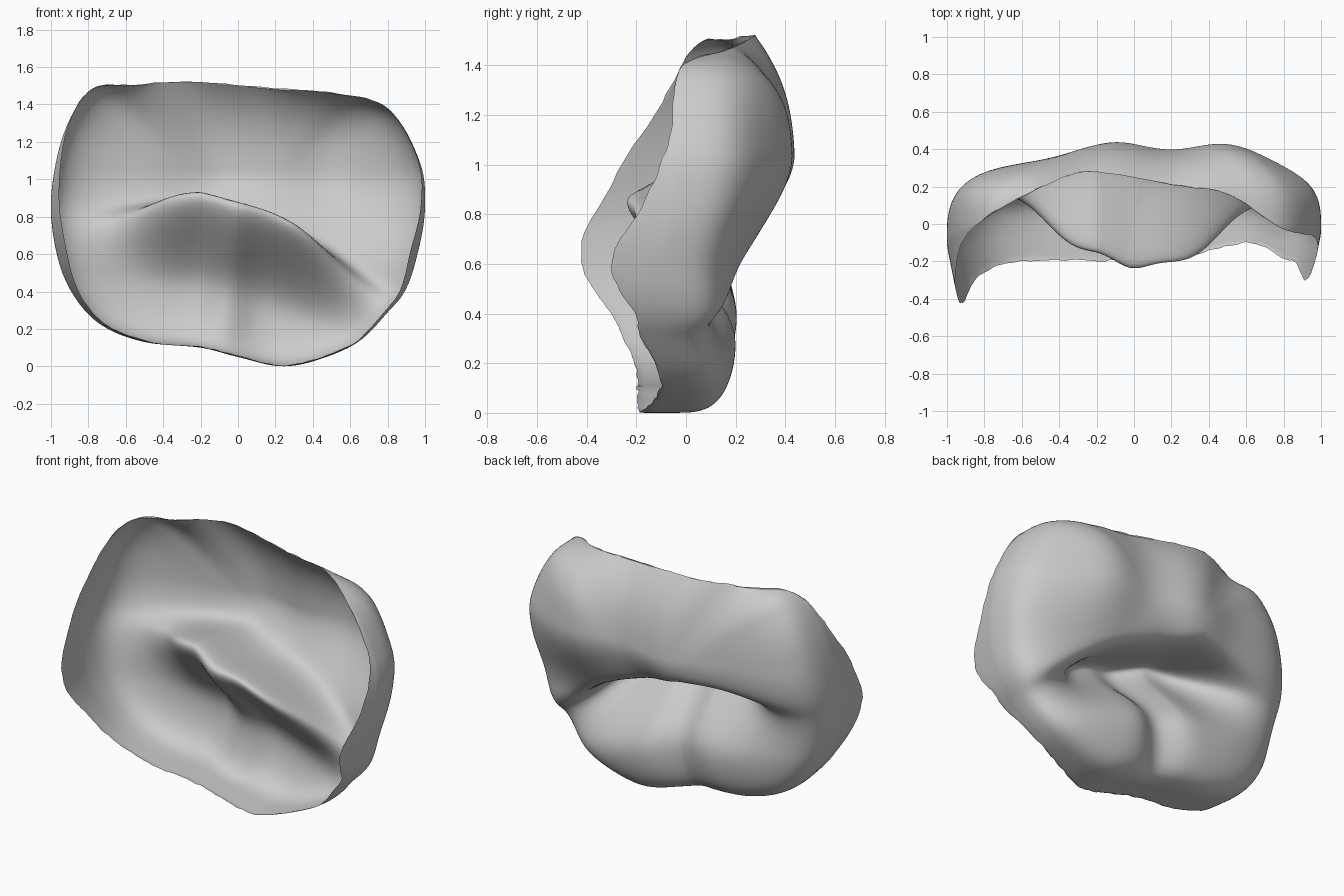
import bpy, math, random
from mathutils import Vector

random.seed(4)
cube = bpy.data.objects.get("Cube")
if cube:
    bpy.data.objects.remove(cube, do_unlink=True)

# Outline of the shell: (x, z, y of the open rim)
OUTLINE = [Vector(p) for p in (
    (1, .85, -.17), (.97, 1.1, -.07), (.8, 1.38, -.03), (.5, 1.46, .16),
    (.2, 1.48, .21), (-.25, 1.52, .28), (-.55, 1.5, .17), (-.78, 1.48, .04),
    (-.93, 1.25, -.1), (-1, .9, -.32), (-.97, .6, -.42), (-.88, .38, -.3),
    (-.73, .22, -.22), (-.5, .13, -.2), (-.2, .1, -.2), (0, .05, -.2),
    (.25, 0, -.19), (.5, .06, -.12), (.7, .17, -.1), (.88, .38, -.2), (.96, .6, -.31))]
CENTRE_Z = .75
RINGS, WALL, PER_SPAN = 84, 8, 10


def smooth(a, b, v):
    v = min(1, max(0, (v - a) / (b - a)))
    return v * v * (3 - 2 * v)


def bump(v, centre, width):
    return math.exp(-((v - centre) / width) ** 2)


def spline(points):
    """Closed smooth curve through the points."""
    out, n = [], len(points)
    for i in range(n):
        a, b, c, d = (points[(i + k) % n] for k in (-1, 0, 1, 2))
        for j in range(PER_SPAN):
            t = j / PER_SPAN
            out.append(b + .5 * t * (c - a + t * (2 * a - 5 * b + 4 * c - d
                                                  + t * (3 * (b - c) + d - a))))
    return out


def back_depth(x, z):
    """Lobed back: three lobes above, two below."""
    upper = .34 + .1 * bump(x, -.1, .28) + .1 * bump(x, .5, .28)
    lower = .22 - .08 * bump(x, -.1 + .12 * z, .13)
    return lower + (upper - lower) * smooth(.5, 1.05, z)


def fold(x, y, z):
    """Push the middle crease forward and curl its tip upward."""
    amount = 1 / (1 + abs(x / .5) ** 5)
    tip = .87 - .27 * x - .25 * max(0, x) ** 2 - .25 * max(0, -x - .2)
    d = z - (tip - .2)
    g = amount * bump(d, 0, .16 if d < 0 else .09)
    return x, y - .44 * g, z + .2 * g


def shell_point(edge, ring):
    px, pz, rim = edge
    equator = rim if rim > 0 else .3 * rim
    t = min(1, ring / RINGS)
    if t < 1:
        t = math.sin(t * math.pi / 2)      # rows gather toward the turned edge
    x, z = px * t, CENTRE_Z + (pz - CENTRE_Z) * t
    power = 1 + 2.5 * smooth(.25, -.1, rim)
    y = equator + (back_depth(x, z) - equator) * max(0, 1 - t ** 4) ** (1 / power)
    k = max(0, ring - RINGS) / WALL
    y += (rim - equator) * k
    x *= 1 - .2 * k * (equator - rim)
    if ring == RINGS + WALL:               # ragged rim
        y += random.uniform(-.01, .01)
        z += random.uniform(0, .012)
    return fold(x, y, z)


# Folded sheet: rings from the middle of the back out to the rim
edges = spline(OUTLINE)
count, last = len(edges), RINGS + WALL
verts = [fold(0, back_depth(0, CENTRE_Z), CENTRE_Z)]
verts += [shell_point(e, r) for r in range(1, last + 1) for e in edges]
faces = []
for i in range(count):
    j = (i + 1) % count
    faces.append((0, 1 + j, 1 + i))
    for r in range(last - 1):
        a, b = 1 + r * count, 1 + (r + 1) * count
        faces.append((a + i, a + j, b + j, b + i))

mesh = bpy.data.meshes.new("folded_sheet")
mesh.from_pydata(verts, [], faces)
mesh.update()
sheet = bpy.data.objects.new("folded_sheet", mesh)
bpy.context.collection.objects.link(sheet)
mesh.polygons.foreach_set("use_smooth", [True] * len(mesh.polygons))

# Plain grey
grey = bpy.data.materials.new("plain_grey")
grey.use_nodes = True
colour = (.6, .6, .6, 1)
grey.diffuse_color = colour
grey.node_tree.nodes["Principled BSDF"].inputs["Base Color"].default_value = colour
mesh.materials.append(grey)

# Even out the sheet
relax = sheet.modifiers.new("relax", 'SMOOTH')
relax.factor = .5
relax.iterations = 3
